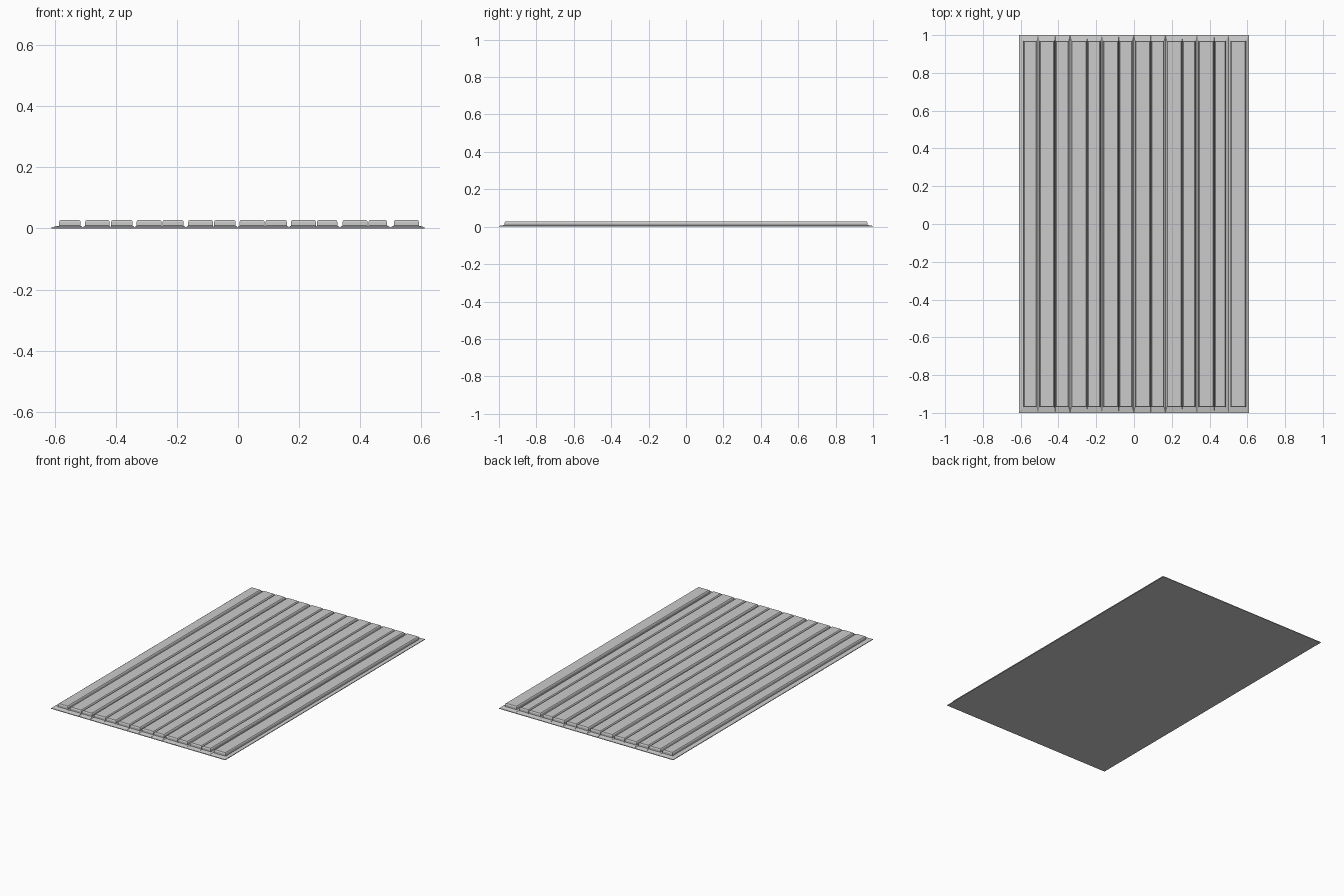
import bpy, bmesh

if "Cube" in bpy.data.objects:
    bpy.data.objects.remove(bpy.data.objects["Cube"])

# Left and right edge of each raised slat
slats = [(-0.585, -0.515), (-0.50, -0.42), (-0.415, -0.345), (-0.332, -0.25),
         (-0.247, -0.178), (-0.163, -0.082), (-0.078, -0.008), (0.005, 0.087),
         (0.09, 0.16), (0.173, 0.255), (0.258, 0.325), (0.342, 0.424),
         (0.427, 0.488), (0.51, 0.592)]
HALF_X, HALF_Y, SLAT_Y = 0.61, 1.0, 0.97


def loft(name, rings):
    """Closed solid through stacked rectangles (x0, x1, half_y, z)."""
    bm = bmesh.new()
    loops = [[bm.verts.new(p) for p in ((x0, -y, z), (x1, -y, z), (x1, y, z), (x0, y, z))]
             for x0, x1, y, z in rings]
    for a, b in zip(loops, loops[1:]):
        for i in range(4):
            j = (i + 1) % 4
            bm.faces.new((a[i], a[j], b[j], b[i]))
    bm.faces.new(loops[0][::-1])
    bm.faces.new(loops[-1])
    mesh = bpy.data.meshes.new(name)
    bm.to_mesh(mesh)
    bm.free()
    bpy.context.collection.objects.link(bpy.data.objects.new(name, mesh))


# Skirts meet halfway between neighbouring slats
seams = [-HALF_X] + [(a[1] + b[0]) / 2 for a, b in zip(slats, slats[1:])] + [HALF_X]

# Each slat: thin base, sloping skirt, upright wall, eased top edge
for i, (x0, x1) in enumerate(slats):
    loft(f"slat_{i + 1}", [
        (seams[i], seams[i + 1], HALF_Y, 0.0),
        (seams[i], seams[i + 1], HALF_Y, 0.004),
        (x0, x1, SLAT_Y, 0.009),
        (x0, x1, SLAT_Y, 0.021),
        (x0 + 0.0015, x1 - 0.0015, SLAT_Y - 0.0015, 0.025),
        (x0 + 0.005, x1 - 0.005, SLAT_Y - 0.005, 0.028)])
